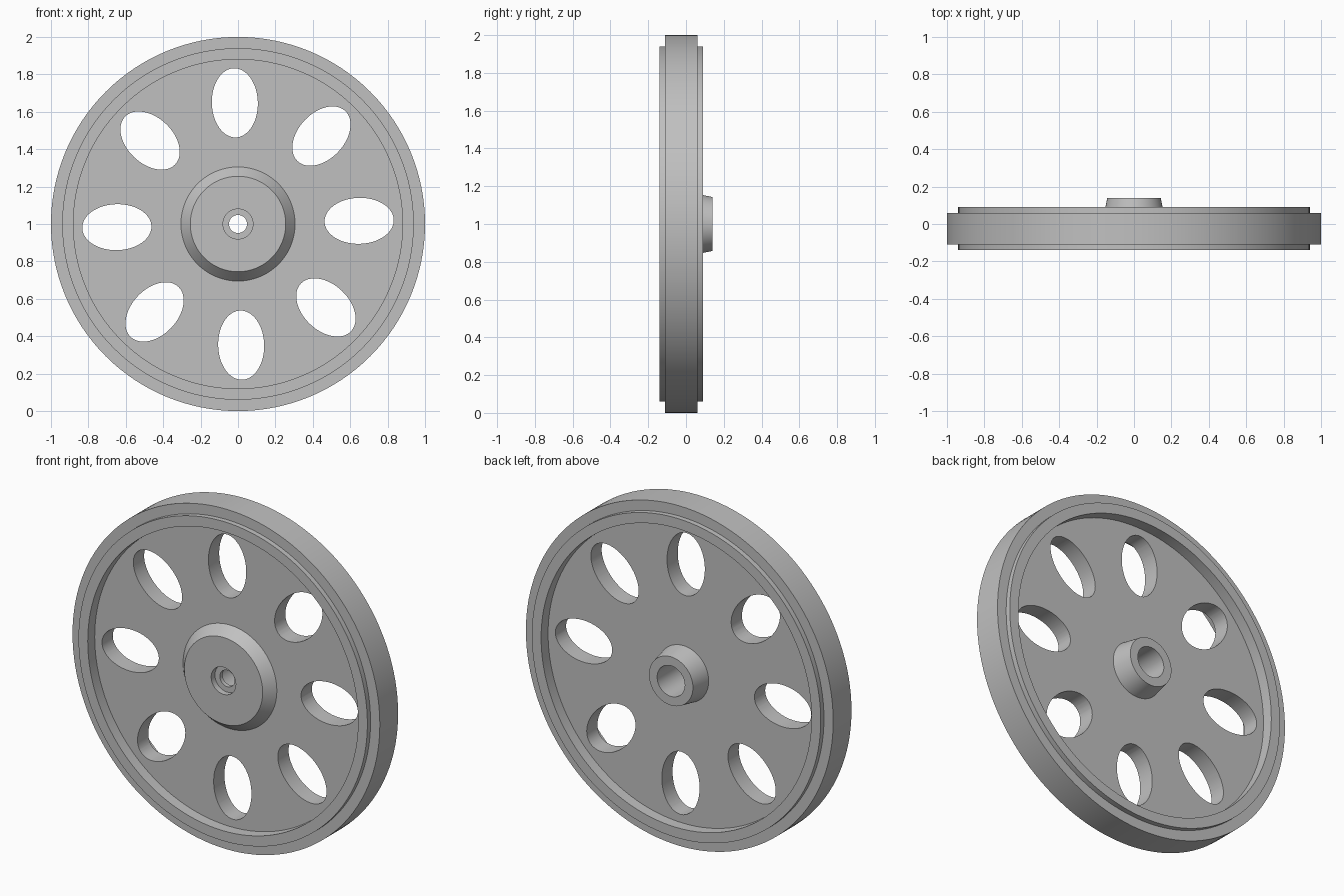
import bpy
import math
from mathutils import Matrix

cube = bpy.data.objects.get("Cube")
if cube:
    bpy.data.objects.remove(cube, do_unlink=True)

CENTRE = Matrix.Translation((0, 0, 1))

# One plain material
grey = bpy.data.materials.new("plain grey")
grey.use_nodes = True
colour = (0.53, 0.53, 0.53, 1)
grey.diffuse_color = colour
grey.node_tree.nodes["Principled BSDF"].inputs["Base Color"].default_value = colour


def add_object(name, verts, faces):
    mesh = bpy.data.meshes.new(name)
    mesh.from_pydata(verts, [], faces)
    mesh.transform(CENTRE)
    mesh.update()
    obj = bpy.data.objects.new(name, mesh)
    bpy.context.collection.objects.link(obj)
    return obj


def lathe(name, profile, steps=128):
    """Turn a closed (radius, y) profile around the y axis."""
    n = len(profile)
    verts, faces = [], []
    for i in range(steps):
        a = math.tau * i / steps
        verts += [(r * math.cos(a), y, r * math.sin(a)) for r, y in profile]
        here, there = i * n, (i + 1) % steps * n
        for j in range(n):
            k = (j + 1) % n
            faces.append((here + j, here + k, there + k, there + j))
    return add_object(name, verts, faces)


def oval_cutters(name, count, radius, long, short, turn, steps=64):
    """Ring of oval prisms with their long axis pointing outwards."""
    verts, faces = [], []
    for c in range(count):
        rot = Matrix.Rotation(-math.tau * c / count - turn, 3, 'Y')
        base = len(verts)
        for y in (-0.3, 0.3):
            for i in range(steps):
                a = math.tau * i / steps
                p = Matrix.Identity(3) @ rot
                verts.append(p @ Matrix.Translation((radius, 0, 0)).translation
                             + p.col[0] * long * math.cos(a)
                             + p.col[2] * short * math.sin(a)
                             + p.col[1] * y)
        front = list(range(base, base + steps))
        back = [v + steps for v in front]
        faces += [front, back[::-1]]
        for i in range(steps):
            j = (i + 1) % steps
            faces.append((front[j], front[i], back[i], back[j]))
    return add_object(name, verts, faces)


# Stepped rim, web, hub boss and stepped bore in a single turned profile
front_half = [(0.048, -0.10), (0.08, -0.10), (0.08, -0.135), (0.255, -0.135),
              (0.305, -0.075), (0.88, -0.075), (0.88, -0.14), (0.94, -0.14),
              (0.94, -0.11), (1.0, -0.11)]
back_half = [(1.0, 0.06), (0.94, 0.06), (0.94, 0.09), (0.88, 0.09),
             (0.88, 0.025), (0.165, 0.025), (0.143, 0.14), (0.09, 0.14),
             (0.09, -0.075), (0.048, -0.075)]
wheel = lathe("wheel", front_half + back_half)
wheel.data.materials.append(grey)

# Eight oval openings through the web
cutters = oval_cutters("oval_cutters", 8, 0.648, 0.185, 0.123, math.radians(1.5))
cutters.hide_render = True

# Consistent outward normals before cutting
bpy.ops.object.select_all(action='DESELECT')
for obj in (wheel, cutters):
    bpy.context.view_layer.objects.active = obj
    obj.select_set(True)
    bpy.ops.object.mode_set(mode='EDIT')
    bpy.ops.mesh.select_all(action='SELECT')
    bpy.ops.mesh.normals_make_consistent(inside=False)
    bpy.ops.object.mode_set(mode='OBJECT')
    obj.select_set(False)

wheel.select_set(True)
bpy.context.view_layer.objects.active = wheel
cut = wheel.modifiers.new("oval openings", 'BOOLEAN')
cut.operation = 'DIFFERENCE'
cut.solver = 'EXACT'
cut.object = cutters
bpy.ops.object.modifier_apply(modifier=cut.name)
bpy.data.objects.remove(cutters, do_unlink=True)

bpy.ops.object.shade_smooth_by_angle(angle=math.radians(25))
